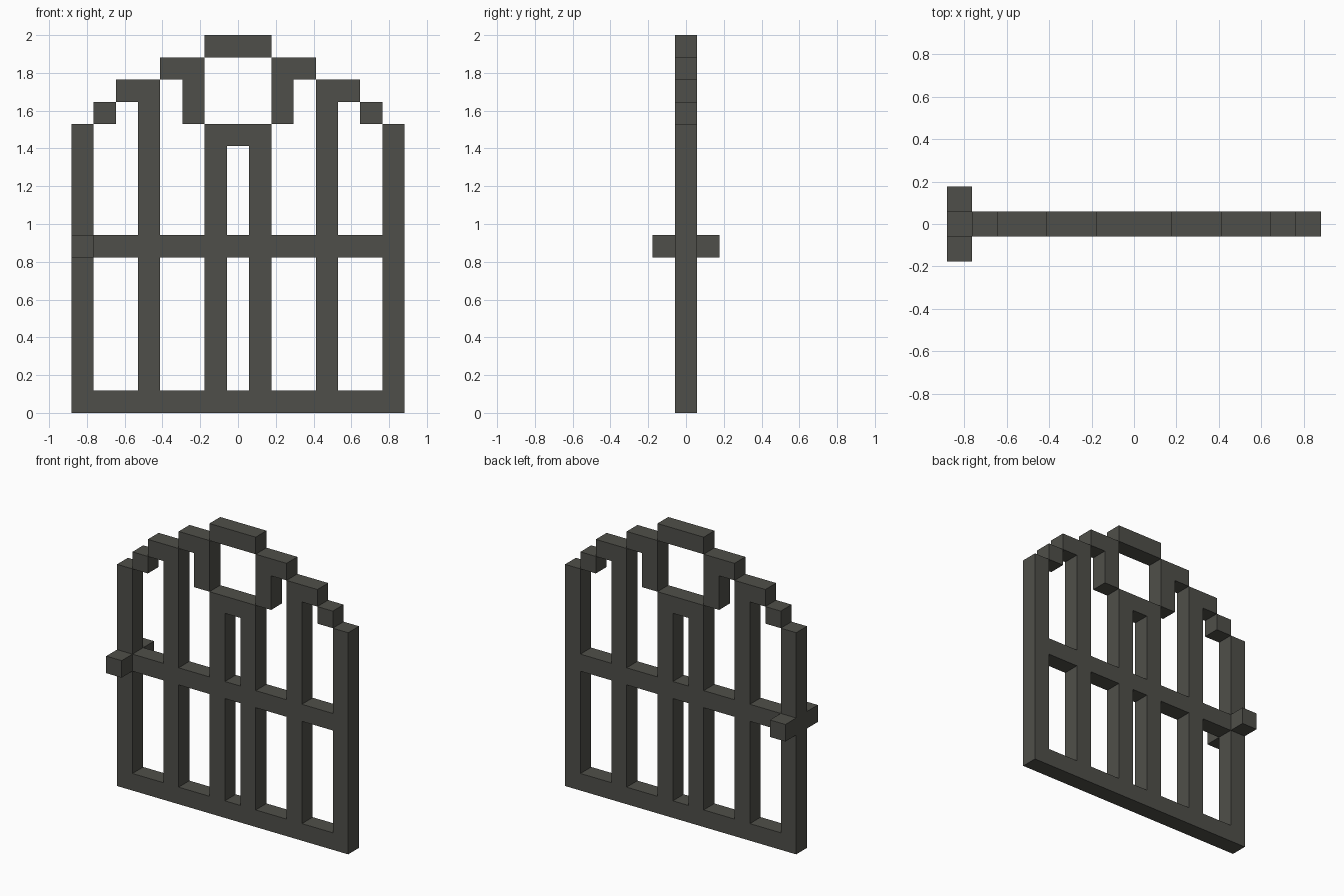
import bpy, bmesh
from mathutils import Vector

if "Cube" in bpy.data.objects:
    bpy.data.objects.remove(bpy.data.objects["Cube"])

U = 2 / 17  # one block of the grid the gate is made on

iron = bpy.data.materials.new("dark_iron")
iron.diffuse_color = (0.078, 0.078, 0.067, 1)
iron.use_nodes = True
iron.node_tree.nodes["Principled BSDF"].inputs["Base Color"].default_value = iron.diffuse_color


def blocks(x0, x1, z0, z1, y0=0, y1=0, mirror=True):
    """Block cells of a bar (inclusive ranges), mirrored across x = 0."""
    cells = {(x, y, z) for x in range(x0, x1 + 1)
             for y in range(y0, y1 + 1) for z in range(z0, z1 + 1)}
    return cells | {(-x, y, z) for x, y, z in cells} if mirror else cells


parts = {
    "outer_posts": blocks(7, 7, 0, 12),
    "middle_bars": blocks(4, 4, 0, 14),
    "inner_bars": blocks(1, 1, 0, 12),
    "bottom_rail": blocks(0, 7, 0, 0),
    "middle_rail": blocks(0, 7, 7, 7),
    "inner_cap": blocks(0, 1, 12, 12),
    # stepped arch with the open ring at its crown
    "arch_steps": blocks(6, 6, 13, 13) | blocks(5, 4, 14, 14)
                  | blocks(4, 5, 14, 14) | blocks(2, 3, 15, 15),
    "ring_sides": blocks(2, 2, 13, 15),
    "arch_crown": blocks(0, 1, 16, 16),
    # handle knobs on both faces of the left post
    "handle_knobs": blocks(-7, -7, 7, 7, -1, -1, False)
                    | blocks(-7, -7, 7, 7, 1, 1, False),
}
solid = set().union(*parts.values())


def build(name, cells):
    """Skin the cells, leaving out faces hidden against other blocks."""
    bm = bmesh.new()
    for c in sorted(cells):
        centre = Vector((c[0], c[1], c[2] + 0.5))
        for axis in range(3):
            for s in (-1, 1):
                n = Vector([s if i == axis else 0 for i in range(3)])
                if tuple(int(c[i] + n[i]) for i in range(3)) in solid:
                    continue
                a = Vector([1 if i == (axis + 1) % 3 else 0 for i in range(3)])
                b = n.cross(a)
                bm.faces.new([bm.verts.new((centre + (n + a * p + b * q) / 2) * U)
                              for p, q in ((-1, -1), (1, -1), (1, 1), (-1, 1))])
    bmesh.ops.remove_doubles(bm, verts=bm.verts, dist=1e-4)
    mesh = bpy.data.meshes.new(name)
    bm.to_mesh(mesh)
    bm.free()
    mesh.materials.append(iron)
    bpy.context.collection.objects.link(bpy.data.objects.new(name, mesh))


used = set()
for name, cells in parts.items():
    build(name, cells - used)  # crossings belong to the first part only
    used |= cells
